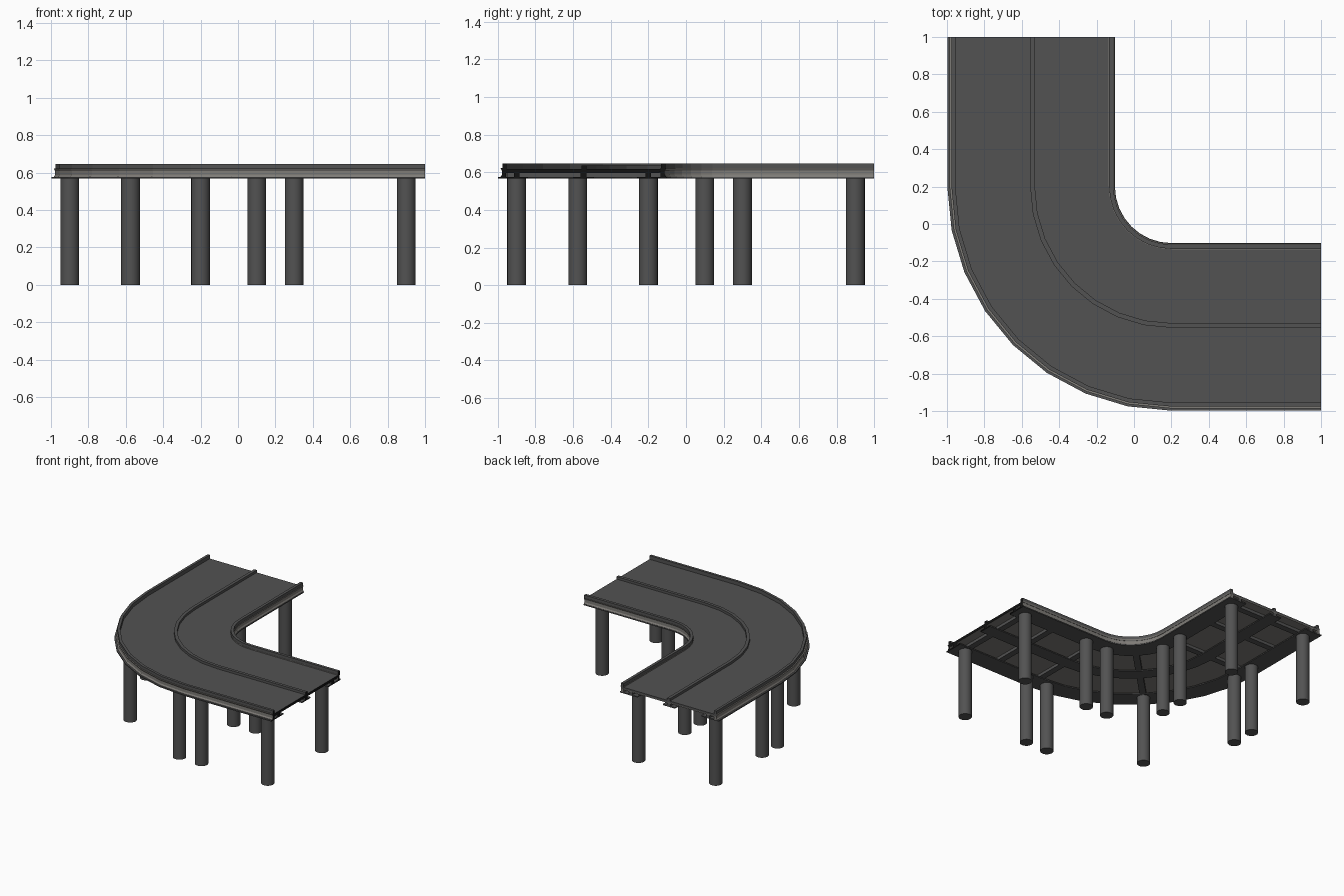
import bpy, bmesh, math

if "Cube" in bpy.data.objects:
    bpy.data.objects.remove(bpy.data.objects["Cube"])

def mat(name, c):
    m = bpy.data.materials.new(name)
    m.diffuse_color = (c[0], c[1], c[2], 1)
    m.use_nodes = True
    m.node_tree.nodes["Principled BSDF"].inputs["Base Color"].default_value = m.diffuse_color
    return m

ASPHALT = mat("dark grey", (0.085, 0.085, 0.085))
STEEL = mat("warm grey", (0.21, 0.20, 0.185))
BLACK = mat("black end", (0.006, 0.006, 0.006))

BEND = 0.2      # centre of the bend is (0.2, 0.2)
STEPS = 8       # facets around the bend

def finish(name, bm, *mats):
    bmesh.ops.recalc_face_normals(bm, faces=bm.faces)
    for f in bm.faces:   # sawn ends facing +x are black
        if len(mats) > 1 and f.normal.x > 0.9 and f.calc_center_median().x > 0.99:
            f.material_index = 1
    me = bpy.data.meshes.new(name)
    bm.to_mesh(me)
    bm.free()
    for m in mats:
        me.materials.append(m)
    ob = bpy.data.objects.new(name, me)
    bpy.context.collection.objects.link(ob)
    return ob

def sweep(name, profile, m):
    """Carry a (radius, z) profile along straight, quarter bend, straight."""
    bm = bmesh.new()
    rings = [[bm.verts.new((BEND - r, 1, z)) for r, z in profile]]
    for i in range(STEPS + 1):
        a = math.pi / 2 * i / STEPS
        rings.append([bm.verts.new((BEND - r * math.cos(a), BEND - r * math.sin(a), z))
                      for r, z in profile])
    rings.append([bm.verts.new((1, BEND - r, z)) for r, z in profile])
    n = len(profile)
    for p, q in zip(rings, rings[1:]):
        for k in range(n):
            bm.faces.new((p[k], p[(k + 1) % n], q[(k + 1) % n], q[k]))
    bm.faces.new(rings[0])
    bm.faces.new(rings[-1])
    return finish(name, bm, m, BLACK)

def rect(r0, r1, z0, z1):
    return [(r0, z0), (r1, z0), (r1, z1), (r0, z1)]

def channel(edge, d):
    """Side girder: shallow recess between a top lip and a bottom flange."""
    return [(edge - 0.03 * d, 0.575), (edge, 0.575), (edge - 0.008 * d, 0.587),
            (edge - 0.008 * d, 0.608), (edge, 0.622), (edge - 0.03 * d, 0.622)]

# Road surface with lighter soffit
sweep("road_deck", rect(0.32, 1.175, 0.602, 0.617), ASPHALT)
sweep("deck_soffit", rect(0.34, 1.16, 0.596, 0.602), STEEL)

# Parapets and central divider
sweep("outer_parapet", rect(1.155, 1.176, 0.61, 0.647), ASPHALT)
sweep("inner_parapet", rect(0.31, 0.333, 0.61, 0.647), ASPHALT)
sweep("central_divider", rect(0.73, 0.755, 0.61, 0.637), ASPHALT)

# Side girders
sweep("outer_girder", channel(1.186, 1), STEEL)
sweep("inner_girder", channel(0.305, -1), STEEL)

# Flat strips along the underside, above the pillar rows
sweep("outer_under_strip", rect(1.04, 1.198, 0.567, 0.576), ASPHALT)
sweep("centre_under_strip", rect(0.69, 0.80, 0.567, 0.576), ASPHALT)
sweep("inner_under_strip", rect(0.302, 0.46, 0.567, 0.576), ASPHALT)
for nm, r in (("outer", 1.10), ("centre", 0.745), ("inner", 0.40)):
    sweep(nm + "_under_web", rect(r - 0.015, r + 0.015, 0.575, 0.598), ASPHALT)

# Cross beams: two on each arm and one on the bend diagonal
def cross_beam(name, a, b, w):
    (x0, y0), (x1, y1) = a, b
    l = math.hypot(x1 - x0, y1 - y0)
    ox, oy = -(y1 - y0) / l * w / 2, (x1 - x0) / l * w / 2
    base = [(x0 + ox, y0 + oy), (x1 + ox, y1 + oy), (x1 - ox, y1 - oy), (x0 - ox, y0 - oy)]
    bm = bmesh.new()
    f = bm.faces.new([bm.verts.new((x, y, 0.572)) for x, y in base])
    up = bmesh.ops.extrude_face_region(bm, geom=[f])["geom"]
    bmesh.ops.translate(bm, vec=(0, 0, 0.026),
                        verts=[v for v in up if isinstance(v, bmesh.types.BMVert)])
    finish(name, bm, ASPHALT)

for d in (0.9, 0.6, 0.2):
    cross_beam("cross_beam_x", (d, -0.13), (d, -0.95), 0.05)
    cross_beam("cross_beam_y", (-0.13, d), (-0.95, d), 0.05)
cross_beam("cross_beam_bend", (-0.03, -0.03), (-0.6, -0.6), 0.05)

# Pillars: mirrored across the diagonal, plus one under the bend
spots = [(-0.575, -0.575)]
for along in (0.1, 0.3, 0.9):
    for side in (-0.2, -0.9):
        spots += [(along, side), (side, along)]
for x, y in spots:
    bpy.ops.mesh.primitive_cylinder_add(vertices=24, radius=0.05, depth=0.572,
                                        location=(x, y, 0.286))
    ob = bpy.context.object
    ob.name = "pillar"
    ob.data.materials.append(ASPHALT)
    bpy.ops.object.shade_smooth_by_angle()
